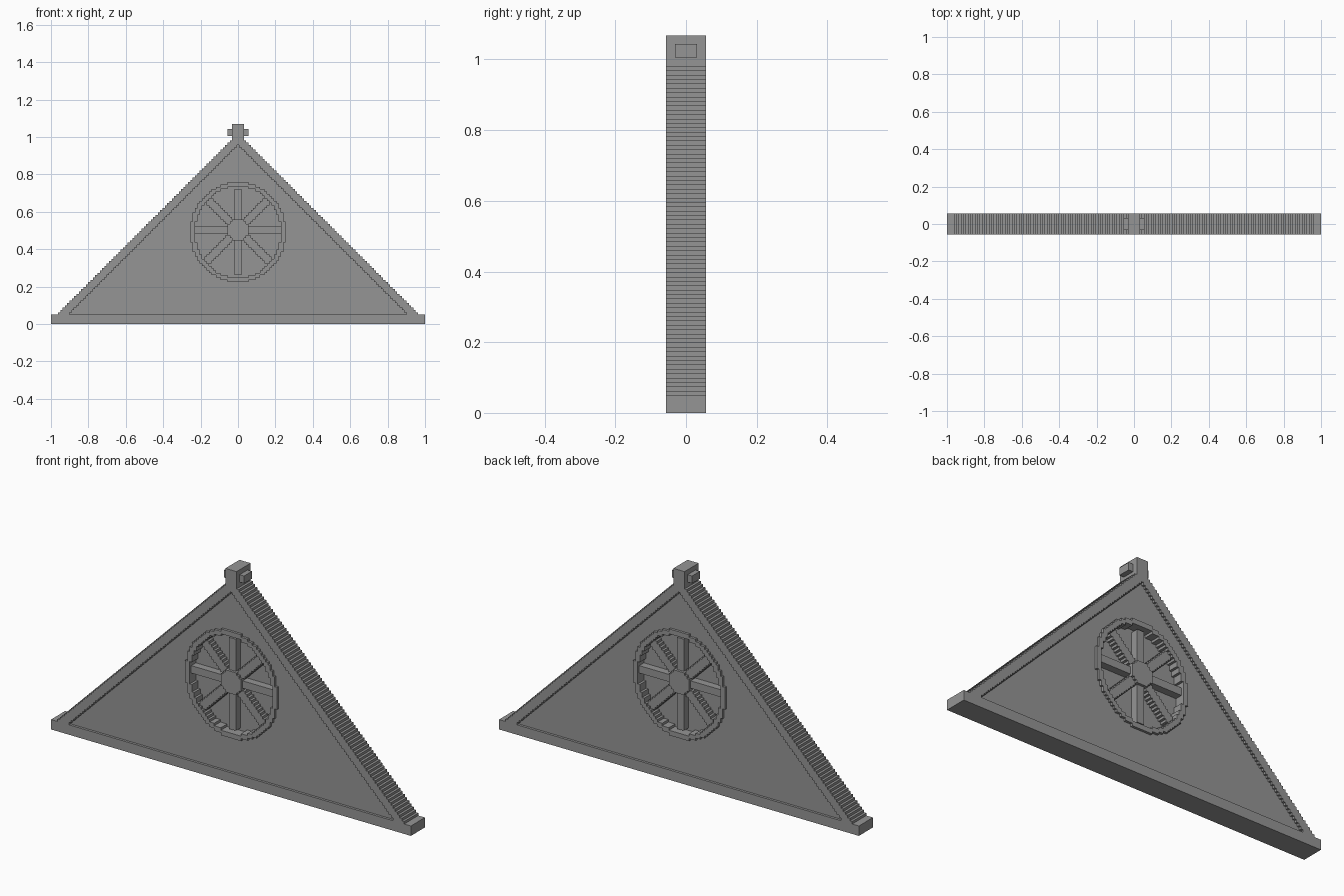
import bpy, bmesh

cube = bpy.data.objects.get("Cube")
if cube:
    bpy.data.objects.remove(cube, do_unlink=True)

P = 2 / 161           # block size
COLS, ROWS = 80, 86   # half width and height in blocks
BASE, POST = 4, 79    # first row of the slope, first row of the post
MID, HUB_MID = 39, 40  # centre rows of the wheel rim and of its hub

stone = bpy.data.materials.new("stone_grey")
stone.use_nodes = True
GREY = (0.3, 0.3, 0.3, 1)
stone.diffuse_color = GREY
stone.node_tree.nodes["Principled BSDF"].inputs["Base Color"].default_value = GREY


def slab(name, inside, half_depth):
    """Extrude every block cell accepted by inside(column, row) into a slab."""
    bm = bmesh.new()
    corners = {}
    y = -half_depth * P

    def corner(i, k):
        if (i, k) not in corners:
            corners[i, k] = bm.verts.new(((i - 0.5) * P, y, k * P))
        return corners[i, k]

    for k in range(ROWS):
        for i in range(-COLS, COLS + 1):
            if inside(i, k):
                bm.faces.new([corner(i, k), corner(i + 1, k),
                              corner(i + 1, k + 1), corner(i, k + 1)])
    ext = bmesh.ops.extrude_face_region(bm, geom=bm.faces[:], use_keep_orig=True)
    moved = [g for g in ext["geom"] if isinstance(g, bmesh.types.BMVert)]
    bmesh.ops.translate(bm, verts=moved, vec=(0, -2 * y, 0))
    bmesh.ops.recalc_face_normals(bm, faces=bm.faces[:])
    # Merge the flat areas into large faces
    bmesh.ops.dissolve_limit(bm, angle_limit=0.01, verts=bm.verts[:], edges=bm.edges[:])
    mesh = bpy.data.meshes.new(name)
    bm.to_mesh(mesh)
    bm.free()
    mesh.materials.append(stone)
    obj = bpy.data.objects.new(name, mesh)
    bpy.context.collection.objects.link(obj)
    return obj


def oval(i, k, radius):
    return (i / radius) ** 2 + ((k - MID) / (radius + 1)) ** 2 <= 1


def in_rim(i, k):
    return oval(i, k, 20.5)


def in_well(i, k):
    return oval(i, k, 18.5)


def in_triangle(i, k):
    return k >= BASE and abs(i) <= 76 - k


def in_border(i, k):
    return BASE <= k < POST and abs(i) <= 81 - k and not in_triangle(i, k)


def in_hub(i, k):
    a, b = abs(i), abs(k - HUB_MID)
    return max(a, b) <= 4 and a + b <= 6


def in_spoke(i, k):
    a, b = abs(i), abs(k - HUB_MID)
    straight = (a <= 1 and abs(k - MID) <= 18) or b <= 1
    return in_well(i, k) and not in_hub(i, k) and (straight or abs(a - b) <= 2)


# Outer frame with base beam, stepped slopes and top post
slab("frame", lambda i, k: k < BASE or in_border(i, k) or (k >= POST and abs(i) <= 2), 4.5)

# Recessed triangular wall around the wheel
slab("wall_panel", lambda i, k: in_triangle(i, k) and not in_rim(i, k), 3.5)

# Wheel window
slab("wheel_rim", lambda i, k: in_rim(i, k) and not in_well(i, k), 4.5)
slab("wheel_backing", in_well, 0.5)
slab("wheel_spokes", in_spoke, 3.5)
slab("wheel_hub", in_hub, 4.5)

# Pegs on both sides of the post
for name, side in (("left_peg", 1), ("right_peg", -1)):
    slab(name, lambda i, k: 3 <= i * side <= 4 and 81 <= k <= 83, 2.5)
